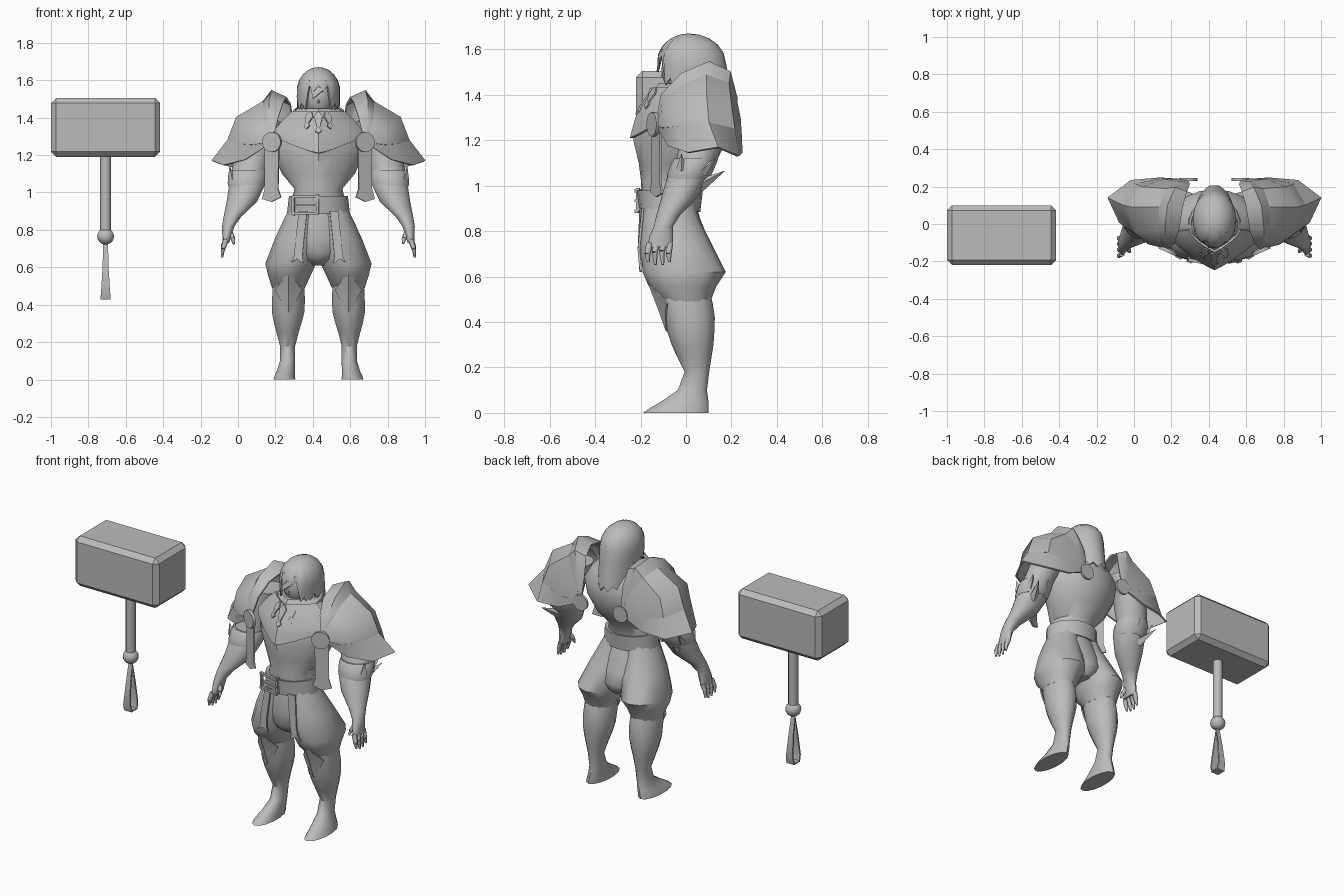
import bpy, bmesh, math
from mathutils import Vector, Matrix

cube = bpy.data.objects.get("Cube")
if cube:
    bpy.data.objects.remove(cube, do_unlink=True)

grey = bpy.data.materials.new("plain_grey")
grey.use_nodes = True
grey.diffuse_color = (0.5, 0.5, 0.5, 1)
grey.node_tree.nodes["Principled BSDF"].inputs["Base Color"].default_value = (0.5, 0.5, 0.5, 1)
CENTRE = 0.43      # x of the figure
TAU = math.tau


def finish(bm, name, x=CENTRE, mirror=False, thick=0, sharp=38):
    """Make the object, smooth except at edges steeper than the sharp angle."""
    bmesh.ops.remove_doubles(bm, verts=bm.verts, dist=0.0005)
    bmesh.ops.recalc_face_normals(bm, faces=bm.faces)
    for f in bm.faces:
        f.smooth = True
    for e in bm.edges:
        e.smooth = e.calc_face_angle(0) < math.radians(sharp)
    mesh = bpy.data.meshes.new(name)
    bm.to_mesh(mesh)
    bm.free()
    mesh.materials.append(grey)
    ob = bpy.data.objects.new(name, mesh)
    bpy.context.collection.objects.link(ob)
    ob.location.x = x
    if thick:
        mod = ob.modifiers.new("thickness", 'SOLIDIFY')
        mod.thickness, mod.offset = thick, 0
        split = ob.modifiers.new("hard_rim", 'EDGE_SPLIT')
        split.split_angle = math.radians(sharp)
    if mirror:
        ob.modifiers.new("mirror", 'MIRROR')
    return ob


def grid(name, rows, closed=False, cap=False, **kw):
    """Skin between rows of points."""
    bm = bmesh.new()
    vs = [[bm.verts.new(p) for p in row] for row in rows]
    n = len(rows[0])
    for a, b in zip(vs, vs[1:]):
        for i in range(n if closed else n - 1):
            j = (i + 1) % n
            bm.faces.new((a[i], a[j], b[j], b[i]))
    if cap:
        bm.faces.new(vs[0])
        bm.faces.new(vs[-1])
    return finish(bm, name, **kw)


def loft(name, rings, n=14, tilt=0, **kw):
    """Near-horizontal ellipses given as z, cx, cy, rx, ry."""
    rows = [[(cx + rx * math.sin(TAU * i / n), cy - ry * math.cos(TAU * i / n),
              z - tilt * math.cos(TAU * i / n)) for i in range(n)] for z, cx, cy, rx, ry in rings]
    return grid(name, rows, closed=True, cap=True, **kw)


def tapers(name, items, n=6, **kw):
    """Cones or rods: start, end, start radius, end radius."""
    bm = bmesh.new()
    for p, q, r1, r2 in items:
        p, q = Vector(p), Vector(q)
        rot = (q - p).to_track_quat('Z', 'Y').to_matrix().to_4x4()
        bmesh.ops.create_cone(bm, cap_ends=True, segments=n, radius1=r1, radius2=r2,
                              depth=(q - p).length, matrix=Matrix.Translation((p + q) / 2) @ rot)
    return finish(bm, name, sharp=62, **kw)


def ball(name, centre, scale, x=CENTRE):
    bm = bmesh.new()
    bmesh.ops.create_uvsphere(bm, u_segments=14, v_segments=10, radius=1,
                              matrix=Matrix.Translation(centre) @ Matrix.Diagonal((*scale, 1)))
    return finish(bm, name, x=x)


def plate(name, outline, thick=0.01, **kw):
    bm = bmesh.new()
    bm.faces.new([bm.verts.new(p) for p in outline])
    return finish(bm, name, thick=thick, **kw)


def spread(lo, hi, n):
    return [lo + (hi - lo) * i / n for i in range(n + 1)]


# Torso sections: z, half width, front y, back y
BODY = [(.86, .15, -.18, .04), (.95, .145, -.195, .05), (1.02, .128, -.198, .06), (1.1, .195, -.208, .13),
        (1.2, .24, -.232, .18), (1.3, .255, -.205, .185), (1.38, .19, -.165, .155), (1.45, .11, -.12, .11)]


def body(a, z, off=0.0):
    """Point on the torso at an angle from the front; the chest has a keel."""
    for lo, hi in zip(BODY, BODY[1:]):
        if z <= hi[0]:
            break
    t = (z - lo[0]) / (hi[0] - lo[0])
    w, f, b = (lo[k] + (hi[k] - lo[k]) * t for k in (1, 2, 3))
    c = math.cos(a)
    if c > 0 and z > 1.02:
        keel = .5 * min(1, (z - 1.02) / .1)
        c = (1 - keel) * c + keel * (1 - abs(math.sin(a)))
    return ((w + off) * math.sin(a), (f + b) / 2 - ((b - f) / 2 + off) * c, z)


ring = [TAU * i / 20 for i in range(20)]
grid("torso", [[body(a, s[0]) for a in ring] for s in BODY], closed=True, cap=True)
grid("belt", [[body(a, z, o) for a in ring] for z, o in ((.89, 0), (.885, .02), (.98, .02), (.975, 0))], closed=True)
grid("breastplate", [[body(a, (1.21 + .1 * abs(math.sin(a)) ** 1.3) * (1 - t) + 1.43 * t, .012)
                      for a in spread(-1.25, 1.25, 16)] for t in spread(0, 1, 5)], thick=.012)
for k, (a, low) in enumerate(((-.27, 1.34), (0, 1.315), (.27, 1.34))):
    grid("chest_pendant_%d" % k, [[body(a - w, z, .024), body(a + w, z, .024)]
         for z, w in ((1.43, .04), (1.405, .12), (low + .03, .03), (low + .015, .07), (low, .005))], thick=.009)

# Belt buckle frame, tilted a little
bm = bmesh.new()
for cx, cz, sx, sz in ((-.07, .895, .14, .014), (-.07, .985, .14, .014), (-.135, .94, .014, .1),
                       (-.005, .94, .014, .1), (-.06, .94, .12, .01)):
    bmesh.ops.create_cube(bm, size=1, matrix=Matrix.Translation((cx, -.212 + 1.5 * cx * cx, cz + .1 * cx))
                          @ Matrix.Rotation(-.2, 4, 'Z') @ Matrix.Diagonal((sx, .016, sz, 1)))
finish(bm, "belt_buckle")

# Baggy shorts in one piece down to the crotch, hanging straps and legs
loft("shorts", [(.92, .068, -.07, .085, .11), (.85, .088, -.065, .1, .125), (.75, .112, -.045, .122, .155),
                (.62, .148, -.008, .136, .183), (.56, .155, -.015, .115, .15), (.49, .16, .005, .088, .102)],
     n=12, mirror=True)
loft("shorts_middle", [(.92, 0, -.07, .12, .112), (.85, 0, -.063, .15, .127), (.75, 0, -.045, .17, .15),
                       (.68, 0, -.03, .15, .155), (.64, 0, -.025, .1, .14), (.61, 0, -.015, .04, .1)])
plate("front_strap", [(.06, -.2, .9), (.105, -.19, .9), (.125, -.208, .72), (.13, -.203, .66), (.148, -.198, .625),
                      (.115, -.201, .645), (.08, -.2, .62), (.085, -.203, .66), (.08, -.208, .72)], mirror=True)
loft("leg", [(.54, .16, -.005, .08, .11), (.48, .16, .003, .088, .115), (.42, .16, .015, .09, .112),
             (.36, .162, .021, .089, .104), (.3, .164, .029, .075, .092), (.25, .165, .036, .06, .077),
             (.18, .165, .048, .042, .054), (.1, .165, .028, .042, .064), (.05, .173, -.005, .049, .104),
             (.02, .18, -.03, .056, .13), (0, .182, -.045, .06, .145)], mirror=True)
grid("knee_guard", [[(.16 - w, y + d, z), (.16, y, z), (.16 + w, y + d, z)]
                    for z, y, w, d in ((.58, -.166, .003, .003), (.53, -.148, .035, .02), (.48, -.128, .07, .045),
                                       (.44, -.113, .05, .025), (.36, -.085, .004, .002))],
     thick=.008, mirror=True)

# Arms, hands and elbow spikes
loft("arm", [(1.38, .26, .08, .08, .09), (1.25, .33, .08, .1, .1), (1.12, .372, .05, .095, .09),
             (1.04, .382, .01, .098, .092), (.95, .41, -.028, .083, .08), (.87, .46, -.078, .048, .052),
             (.82, .482, -.1, .034, .042), (.78, .488, -.108, .027, .052), (.73, .495, -.115, .018, .055)],
     mirror=True)
fingers = []
for k, y in enumerate((-.16, -.13, -.1, -.072)):
    knuckle = (.51, y * 1.06, .7 + .006 * (k % 3))
    fingers += [((.495, y, .745), knuckle, .016, .013),
                (knuckle, (.515, y * 1.06 + .004, .652 + .012 * (k in (0, 3))), .013, .006)]
fingers += [((.475, -.12, .79), (.458, -.14, .755), .016, .013), ((.458, -.14, .755), (.452, -.15, .725), .013, .006)]
tapers("fingers", fingers, mirror=True)
loft("elbow_cuff", [(1.12, .375, .045, .1, .095), (1.1, .378, .035, .106, .1), (1.05, .384, .015, .104, .098),
                    (1.03, .386, .008, .097, .09)], mirror=True)
tapers("elbow_spikes", [((.41, .06, 1.0), (.46, .17, 1.065), .03, .001),
                        ((.45, .07, 1.06), (.47, .13, 1.12), .025, .001),
                        ((.46, -.02, 1.07), (.475, -.02, 1.14), .025, .001),
                        ((.36, .08, 1.05), (.36, .14, 1.115), .025, .001)], n=4, mirror=True)

# Shoulder armour: angular plates fanning out from a front and a back pivot
front, back = (.245, -.13, 1.27), (.14, .232, 1.21)
fan = [((.215, -.1, 1.4), (.19, -.03, 1.475), (.172, .09, 1.505), (.15, .17, 1.47), (.135, .205, 1.37)),
       ((.265, -.105, 1.4), (.262, -.02, 1.49), (.25, .1, 1.542), (.21, .192, 1.5), (.17, .22, 1.39)),
       ((.285, -.1, 1.37), (.293, -.02, 1.44), (.292, .09, 1.485), (.26, .185, 1.45), (.2, .222, 1.36)),
       ((.345, -.105, 1.32), (.405, -.04, 1.365), (.435, .09, 1.4), (.385, .195, 1.36), (.27, .235, 1.295)),
       ((.355, -.1, 1.255), (.43, -.04, 1.26), (.482, .1, 1.278), (.42, .21, 1.25), (.28, .24, 1.22)),
       ((.39, -.075, 1.175), (.505, .01, 1.145), (.567, .14, 1.168), (.445, .23, 1.13), (.29, .243, 1.145))]
rows = [[front, *mid, back] for mid in fan]
for name, part in (("shoulder_collar_plate", rows[:3]), ("shoulder_dome", rows[2:5]), ("shoulder_flare", rows[4:])):
    grid(name, part, thick=.012, mirror=True, sharp=42)
tapers("shoulder_discs", [((.252, -.152, 1.27), (.244, -.134, 1.27), .054, .054),
                          ((.14, .23, 1.21), (.14, .245, 1.21), .05, .05)], n=14, mirror=True)
plate("hanging_tag", [(x, -.155 + .5 * (x - .2), z) for x, z in
                      ((.21, 1.25), (.285, 1.25), (.285, 1.02), (.3, .965), (.25, .95), (.2, .975), (.215, 1.02))],
      mirror=True)

# Neck, face and hair
loft("neck_collar", [(1.39, 0, 0, .145, .145), (1.435, 0, 0, .138, .13), (1.445, 0, 0, .125, .118),
                     (1.4, 0, 0, .1, .1)], n=18, tilt=.03)
ball("face", (0, -.015, 1.515), (.086, .093, .12))
tapers("nose", [((0, -.1, 1.478), (0, -.1, 1.52), .01, .003)], n=4)


def hair_point(i, t):
    a = TAU * i / 28
    c = -math.cos(a)               # -1 at the front, 1 at the back
    low = 1.555 if c < -.8 else 1.46 if c < -.1 else 1.42 - .1 * min(1, c + .1)
    low += .016 * (-1) ** i
    z = 1.665 - (1.665 - low) * t * t
    drop = max(0, 1.54 - z)
    r = math.sqrt(max(0, 1 - ((z - 1.54) / .125) ** 2)) if z > 1.54 else 1 - .35 * drop
    return (.112 * r * math.sin(a), .014 + .012 * t + .15 * r * c + .18 * drop * max(0, c), z)


grid("hair", [[hair_point(i, t) for i in range(28)] for t in spread(0, 1, 8)], closed=True, thick=.01)
plate("fringe_lock", [(-.05, -.1, 1.6), (.04, -.1, 1.6), (.03, -.118, 1.55), (-.03, -.125, 1.5)])
plate("side_lock", [(.06, -.085, 1.58), (.1, -.03, 1.58), (.1, -.03, 1.47), (.085, -.06, 1.44)], mirror=True)

# Hammer
HX, HY = -.708, -.06
bm = bmesh.new()
bmesh.ops.create_cube(bm, size=1, matrix=Matrix.Translation((0, HY, 1.348)) @ Matrix.Diagonal((.584, .32, .315, 1)))
bmesh.ops.bevel(bm, geom=bm.edges[:], offset=.028, segments=1, affect='EDGES')
finish(bm, "hammer_head", x=HX, sharp=15)
tapers("hammer_handle", [((0, HY, .77), (0, HY, 1.21), .029, .029)], n=12, x=HX)
ball("handle_ball", (0, HY, .765), (.046, .046, .044), x=HX)
loop = [(0, .73, .013), (.022, .6, .016), (.036, .47, .024), (.026, .432, .027),
        (-.026, .432, .027), (-.036, .47, .024), (-.022, .6, .016), (0, .73, .013)]
grid("handle_strap", [[(-w, HY + y, z), (w, HY + y, z)] for y, z, w in loop], thick=.01, x=HX)
